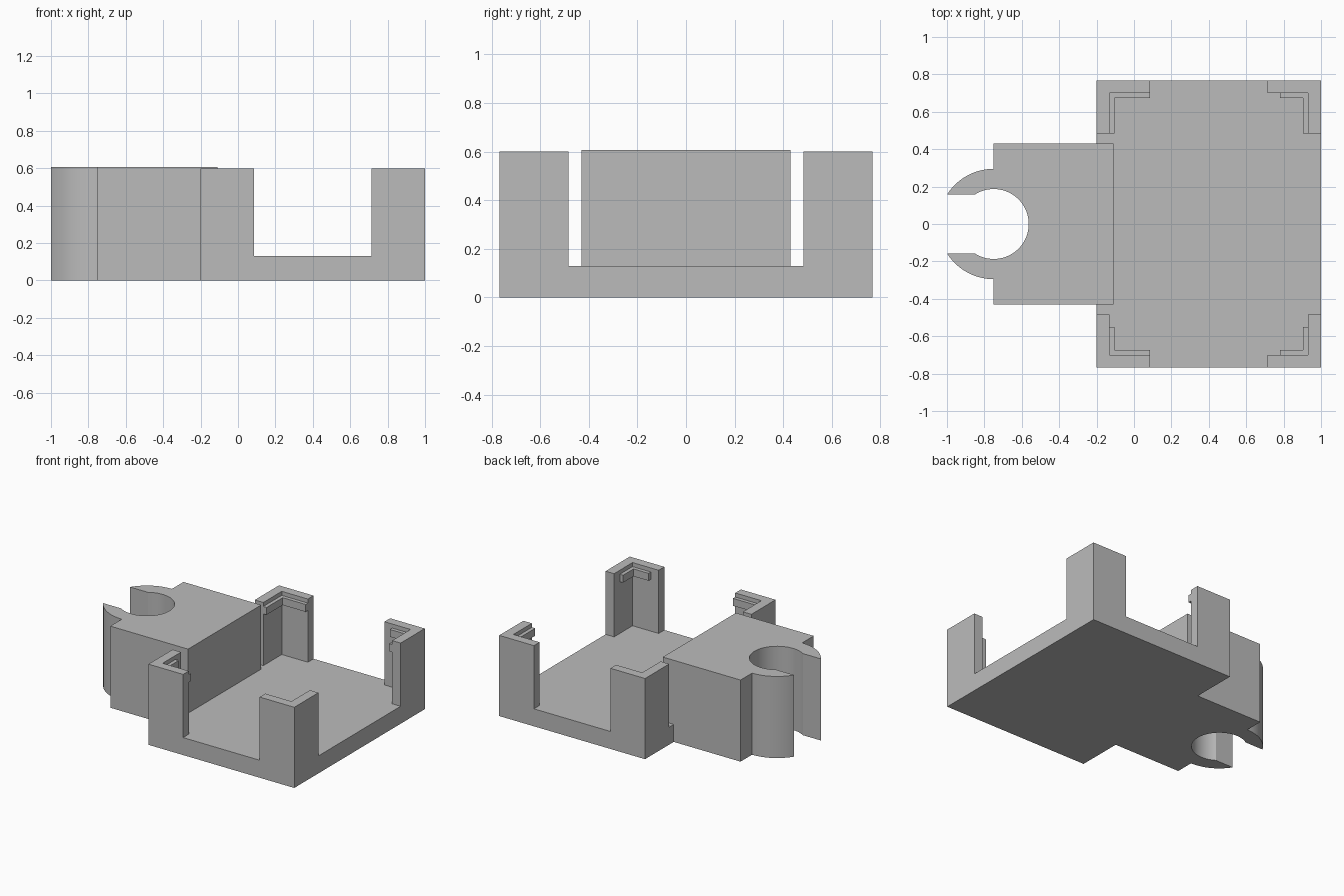
import bpy, bmesh, math

old = bpy.data.objects.get("Cube")
if old:
    bpy.data.objects.remove(old, do_unlink=True)

grey = bpy.data.materials.new("plain grey")
grey.use_nodes = True
COLOUR = (0.5, 0.5, 0.5, 1)
grey.diffuse_color = COLOUR
grey.node_tree.nodes["Principled BSDF"].inputs["Base Color"].default_value = COLOUR


def prism(name, outline, z0, z1):
    """Extrude a closed xy outline from z0 to z1."""
    bm = bmesh.new()
    face = bm.faces.new([bm.verts.new((x, y, z0)) for x, y in outline])
    top = bmesh.ops.extrude_face_region(bm, geom=[face])["geom"]
    verts = [v for v in top if isinstance(v, bmesh.types.BMVert)]
    bmesh.ops.translate(bm, verts=verts, vec=(0, 0, z1 - z0))
    bmesh.ops.recalc_face_normals(bm, faces=bm.faces)
    mesh = bpy.data.meshes.new(name)
    bm.to_mesh(mesh)
    bm.free()
    mesh.materials.append(grey)
    obj = bpy.data.objects.new(name, mesh)
    bpy.context.collection.objects.link(obj)
    return obj


def box(name, x0, x1, y0, y1, z0, z1):
    return prism(name, [(x0, y0), (x1, y0), (x1, y1), (x0, y1)], z0, z1)


def select(obj):
    bpy.ops.object.select_all(action="DESELECT")
    obj.select_set(True)
    bpy.context.view_layer.objects.active = obj


def carve(obj, cutter):
    cutter.hide_render = True
    select(obj)
    mod = obj.modifiers.new("carve", "BOOLEAN")
    mod.operation, mod.solver, mod.object = "DIFFERENCE", "EXACT", cutter
    bpy.ops.object.modifier_apply(modifier=mod.name)
    bpy.data.objects.remove(cutter, do_unlink=True)


def arc(radius, start, end, steps):
    """Points of an arc about the clip centre, angles in radians."""
    return [(CLIP_X + radius * math.cos(start + (end - start) * i / steps),
             radius * math.sin(start + (end - start) * i / steps))
            for i in range(steps + 1)]


# Tray with four corner posts, carved from one block
FLOOR, TOP = 0.13, 0.6
LEFT, RIGHT, DEPTH = -0.2, 1.0, 0.767
WALL_L, WALL_R, WALL_Y = -0.13, 0.93, 0.70
MOUNT_X, MOUNT_Y = -0.11, 0.43
tray = box("corner_post_tray", LEFT, RIGHT, -DEPTH, DEPTH, 0, TOP)
carve(tray, box("pocket_cutter", WALL_L, WALL_R, -WALL_Y, WALL_Y, FLOOR, 1))
carve(tray, box("front_gap_cutter", 0.085, 0.715, -1, 1, FLOOR, 1))
carve(tray, box("side_gap_cutter", -1, 2, -0.483, 0.483, FLOOR, 1))
carve(tray, box("mount_cutter", -1, MOUNT_X, -MOUNT_Y, MOUNT_Y, -1, 1))

# Small retaining lips inside the posts
THICK = 0.027


def lip(name, wall_x, end_x, side, end_y):
    sx = 1 if end_x > wall_x else -1
    wall_y = side * WALL_Y
    inner_x, inner_y = wall_x + sx * THICK, wall_y - side * THICK
    prism(name, [(wall_x, wall_y), (end_x, wall_y), (end_x, inner_y),
                 (inner_x, inner_y), (inner_x, side * end_y),
                 (wall_x, side * end_y)], 0.515, 0.57)


for side, label, end_y in ((-1, "front", 0.55), (1, "back", 0.483)):
    lip(label + "_right_lip", WALL_L, 0.085, side, end_y)
    lip(label + "_left_lip", WALL_R, 0.78, side, end_y)

# Mount block with an open round clip
CLIP_X, OUTER, INNER, SLOT = -0.75, 0.295, 0.187, 0.157
a_out, a_in = math.asin(SLOT / OUTER), math.asin(SLOT / INNER)
outline = [(MOUNT_X, -MOUNT_Y), (MOUNT_X, MOUNT_Y), (CLIP_X, MOUNT_Y)]
outline += arc(OUTER, math.pi / 2, math.pi - a_out, 14)
outline += arc(INNER, math.pi - a_in, a_in - math.pi, 48)
outline += arc(OUTER, math.pi + a_out, math.pi * 1.5, 14)
outline += [(CLIP_X, -MOUNT_Y)]
mount = prism("clip_mount", outline, 0, 0.607)
select(mount)
bpy.ops.object.shade_smooth_by_angle(angle=math.radians(25))
